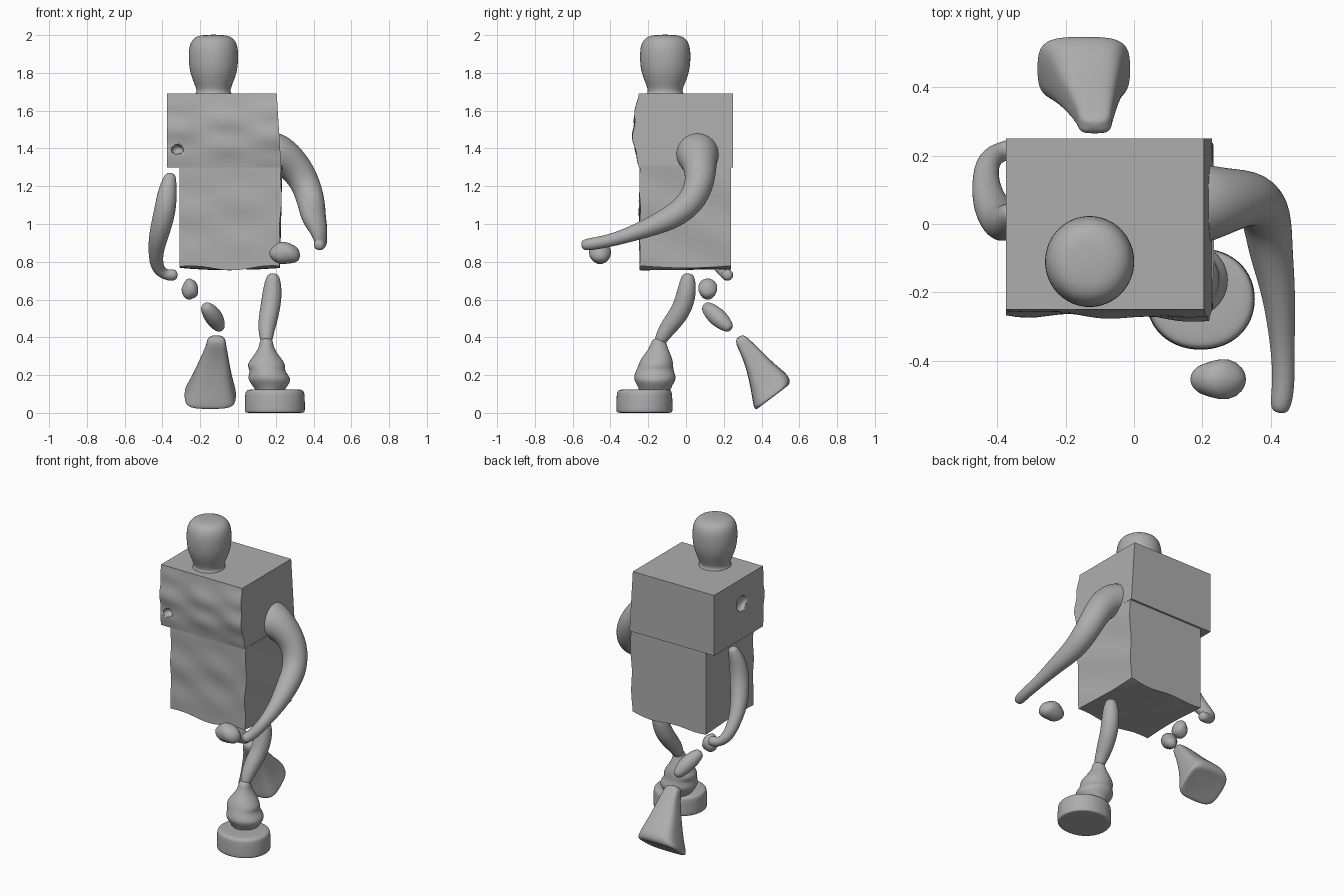
import bpy, bmesh, math
from mathutils import Vector as V

if "Cube" in bpy.data.objects:
    bpy.data.objects.remove(bpy.data.objects["Cube"])

# One darker grey for the whole figure
grey = bpy.data.materials.new("dark_grey")
grey.diffuse_color = (.42, .42, .42, 1)
grey.use_nodes = True
grey.node_tree.nodes["Principled BSDF"].inputs["Base Color"].default_value = grey.diffuse_color


def finish(name, bm, subsurf=0, angle=45):
    bmesh.ops.recalc_face_normals(bm, faces=bm.faces)
    me = bpy.data.meshes.new(name)
    bm.to_mesh(me)
    bm.free()
    me.materials.append(grey)
    ob = bpy.data.objects.new(name, me)
    bpy.context.collection.objects.link(ob)
    if subsurf:
        ob.modifiers.new("smooth", 'SUBSURF').levels = subsurf
        ob.modifiers["smooth"].render_levels = subsurf
    bpy.ops.object.select_all(action='DESELECT')
    bpy.context.view_layer.objects.active = ob
    ob.select_set(True)
    if subsurf:
        bpy.ops.object.shade_smooth()
    else:
        bpy.ops.object.shade_smooth_by_angle(angle=math.radians(angle))
    return ob


def loft(name, rings, power=2.0, n=16):
    """Skin rings given as (centre, u, v); power > 2 makes the section boxier."""
    bm = bmesh.new()
    loops = []
    for c, u, v in rings:
        loop = []
        for i in range(n):
            a = 2 * math.pi * (i + .5) / n
            co, si = math.cos(a), math.sin(a)
            p = math.copysign(abs(co) ** (2 / power), co)
            q = math.copysign(abs(si) ** (2 / power), si)
            loop.append(bm.verts.new(V(c) + V(u) * p + V(v) * q))
        loops.append(loop)
    for a, b in zip(loops, loops[1:]):
        for i in range(n):
            j = (i + 1) % n
            bm.faces.new((a[i], a[j], b[j], b[i]))
    bm.faces.new(loops[0])
    bm.faces.new(loops[-1])
    return finish(name, bm, 2)


def stack(name, rows, power=2.0):
    """Upright part from rows of (x, y, z, half width, half depth)."""
    return loft(name, [((x, y, z), (a, 0, 0), (0, b, 0)) for x, y, z, a, b in rows], power)


def tube(name, pts):
    """Rounded limb through points (x, y, z, radius)."""
    P = [V(p[:3]) for p in pts]
    R = [p[3] for p in pts]
    d0, d1 = (P[0] - P[1]).normalized(), (P[-1] - P[-2]).normalized()
    P = [P[0] + d0 * R[0] * .75] + P + [P[-1] + d1 * R[-1] * .75]
    R = [R[0] * .6] + R + [R[-1] * .6]
    u, rings = V((.3, .9, .2)), []
    for i, p in enumerate(P):
        t = (P[min(i + 1, len(P) - 1)] - P[max(i - 1, 0)]).normalized()
        u = (u - t * u.dot(t)).normalized()
        rings.append((p, u * R[i], t.cross(u) * R[i]))
    return loft(name, rings)


def blob(name, centre, size, tilt=0.0):
    bm = bmesh.new()
    bmesh.ops.create_icosphere(bm, subdivisions=3, radius=1)
    for v in bm.verts:
        v.co *= 1 + .05 * math.sin(4 * v.co.x + 3 * v.co.z)
        v.co = V((v.co.x * size[0], v.co.y * size[1], v.co.z * size[2]))
    ob = finish(name, bm, angle=80)
    ob.location = centre
    ob.rotation_euler.y = tilt
    return ob


def block(name, lo, hi, warp):
    """Finely cut box whose points are shifted by warp(u, v, w) in 0..1."""
    bm = bmesh.new()
    bmesh.ops.create_cube(bm, size=1)
    bmesh.ops.subdivide_edges(bm, edges=bm.edges[:], cuts=19, use_grid_fill=True)
    for vert in bm.verts:
        t = vert.co + V((.5, .5, .5))
        base = V([lo[k] + (hi[k] - lo[k]) * t[k] for k in range(3)])
        vert.co = base + V(warp(*t))
    return finish(name, bm, angle=40)


# Upper torso: flat back and top, lumpy front, right side widening downwards
def upper_warp(u, v, w):
    front = (1 - v) ** 6 * math.sin(math.pi * min(1, w * 1.02))
    ripple = .007 * math.sin(15 * w + 2 * u) * math.sin(7 * u + 1) + .004 * math.sin(16 * u)
    return (.024 * u * (1 - w), -front * (.012 + .018 * u + ripple), 0)


# Lower torso: gentle waves and a ragged bottom edge
def lower_warp(u, v, w):
    front = (1 - v) ** 6 * math.sin(math.pi * w)
    wave = .006 * math.sin(14 * w + 3 * u) * math.sin(6 * u + 1)
    under = (1 - w) ** 10
    side = -.012 * u * (1 - w) + .004 * u ** 8 * math.sin(12 * w + 5 * v)
    return (side, -front * wave,
            under * (.008 * math.sin(9 * u + 4 * v) - .012 * math.sin(math.pi * u)))


upper = block("upper_torso", (-.375, -.25, 1.30), (.205, .25, 1.69), upper_warp)
block("lower_torso", (-.31, -.245, .775), (.231, .237, 1.31), lower_warp)

# Small pits in the front and left side of the upper torso
for i, (loc, size) in enumerate([((-.32, -.26, 1.395), (.032, .04, .026)),
                                 ((-.375, -.03, 1.53), (.03, .05, .05))]):
    pit = blob("pit_cutter_%d" % i, loc, size)
    pit.hide_render = True
    pit.display_type = 'WIRE'
    m = upper.modifiers.new("pit", 'BOOLEAN')
    m.operation = 'DIFFERENCE'
    m.object = pit

# Head
stack("head", [(-.13, -.11, z, r, r * 1.02) for z, r in
               [(1.67, .10), (1.69, .10), (1.705, .088), (1.75, .107), (1.81, .130),
                (1.89, .136), (1.95, .130), (1.985, .108), (2.003, .065)]])

# Arms: right swings forward, left swings back
tube("right_arm", [(.14, .06, 1.37, .125), (.21, .06, 1.37, .12), (.28, .07, 1.33, .094),
                   (.355, .08, 1.23, .08), (.39, .03, 1.11, .075), (.40, -.08, 1.03, .066),
                   (.425, -.20, .98, .050), (.435, -.35, .925, .036),
                   (.44, -.46, .90, .033), (.43, -.53, .89, .033)])
tube("left_arm", [(-.36, .03, 1.245, .035), (-.375, .005, 1.17, .052), (-.385, .0, 1.07, .06),
                  (-.42, .05, .94, .054), (-.437, .12, .85, .040), (-.43, .19, .765, .036),
                  (-.385, .215, .73, .028), (-.345, .22, .73, .034)])
blob("right_hand_piece", (.25, -.455, .845), (.082, .058, .058), .1)

# Right leg, planted in front
tube("right_thigh", [(.185, .01, .71, .04), (.182, .005, .64, .053), (.17, -.02, .55, .054),
                     (.155, -.075, .475, .05), (.15, -.11, .43, .042), (.15, -.135, .385, .034)])
stack("right_shin", [(.15, -.145, .395, .02, .02), (.15, -.145, .385, .036, .038),
                     (.15, -.145, .34, .04, .05), (.15, -.155, .29, .08, .085),
                     (.15, -.16, .25, .108, .095), (.155, -.165, .225, .09, .10),
                     (.165, -.165, .185, .118, .118), (.17, -.165, .155, .105, .10),
                     (.17, -.165, .125, .08, .085), (.17, -.165, .10, .07, .08)])
stack("right_foot", [(.195, -.22, z, .163 * s, .152 * s) for z, s in
                     [(0, .5), (0, .95), (.004, 1), (.04, 1.0), (.10, .99), (.117, .96),
                      (.125, .85), (.125, .4)]], 2.1)

# Left leg, loose pieces trailing behind
blob("left_hip_piece", (-.253, .115, .655), (.044, .05, .055))
tube("left_thigh", [(-.165, .115, .555, .036), (-.145, .14, .53, .046),
                    (-.12, .18, .495, .050), (-.10, .22, .458, .034)])

# Left lower leg and foot: front edge, back edge (y, z), centre x, half width
rows = [((.272, .40), (.30, .415), -.115, .025), ((.262, .38), (.325, .40), -.115, .05),
        ((.272, .345), (.35, .375), -.115, .052), ((.295, .30), (.395, .335), -.12, .066),
        ((.322, .22), (.455, .27), -.13, .088), ((.343, .12), (.54, .205), -.14, .115),
        ((.355, .04), (.552, .172), -.147, .137), ((.362, .022), (.548, .155), -.147, .139),
        ((.375, .016), (.54, .142), -.147, .13), ((.41, .05), (.51, .125), -.147, .08)]
loft("left_shin_and_foot", [((cx, (a[0] + b[0]) / 2, (a[1] + b[1]) / 2),
                             (0, (b[0] - a[0]) / 2, (b[1] - a[1]) / 2), (hw, 0, 0))
                            for a, b, cx, hw in rows], 3.6)
